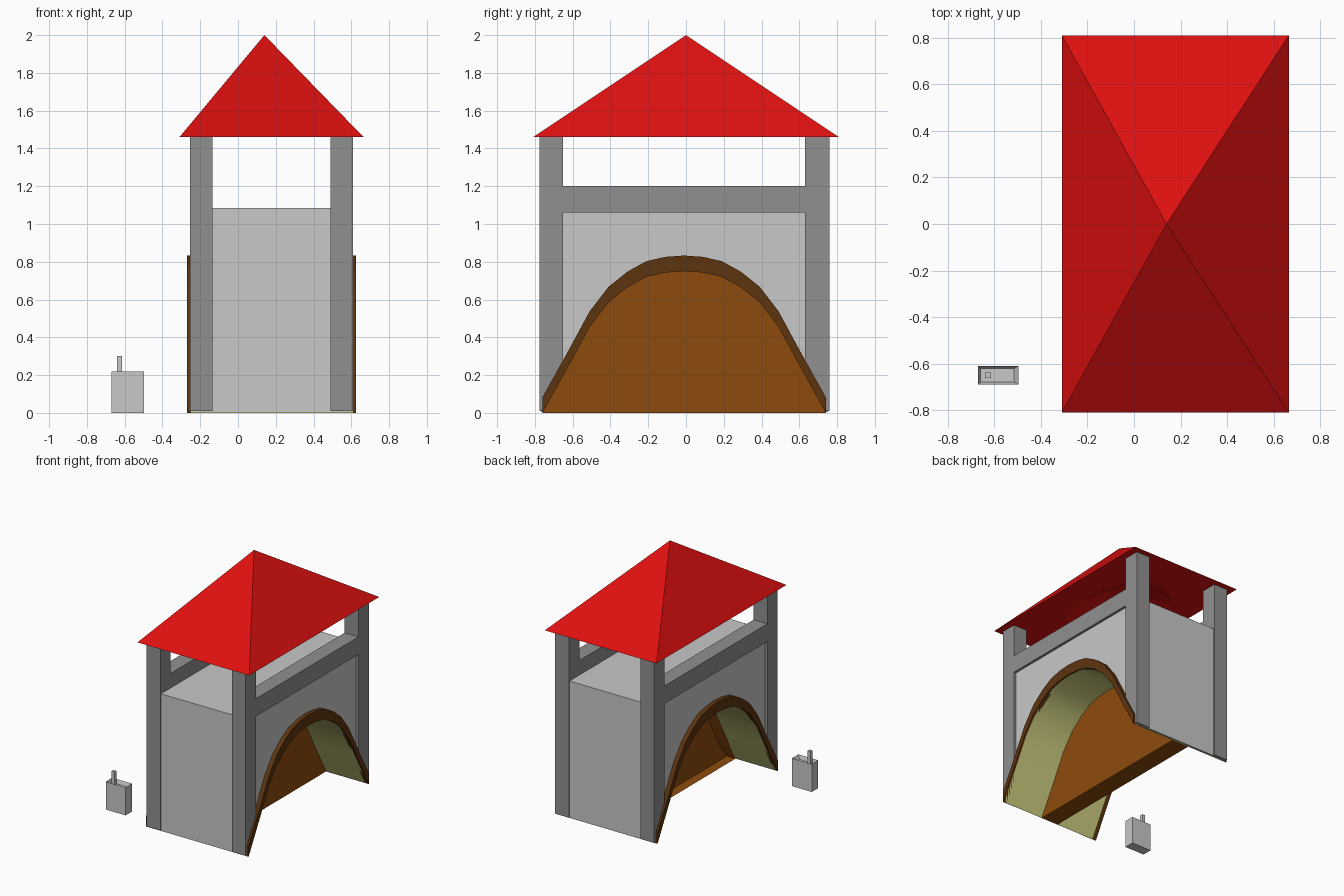
import bpy, bmesh, math

if "Cube" in bpy.data.objects:
    bpy.data.objects.remove(bpy.data.objects["Cube"])


def material(name, rgb):
    m = bpy.data.materials.new(name)
    m.diffuse_color = (*rgb, 1)
    m.use_nodes = True
    m.node_tree.nodes["Principled BSDF"].inputs["Base Color"].default_value = m.diffuse_color
    return m


RED = material("roof red", (0.73, 0.005, 0.005))
LIGHT = material("light grey", (0.58, 0.58, 0.58))
GREY = material("stone grey", (0.28, 0.28, 0.28))
BROWN = material("door brown", (0.27, 0.07, 0.004))
DARK = material("dark brown", (0.11, 0.035, 0.005))
CREAM = material("pale yellow", (0.68, 0.68, 0.24))


def finish(bm, name, mat):
    bmesh.ops.recalc_face_normals(bm, faces=bm.faces)
    me = bpy.data.meshes.new(name)
    bm.to_mesh(me)
    bm.free()
    ob = bpy.data.objects.new(name, me)
    bpy.context.collection.objects.link(ob)
    if mat:
        me.materials.append(mat)
    return ob


def box_bm(x, y, z):
    bm = bmesh.new()
    bmesh.ops.create_cube(bm, size=1)
    for v in bm.verts:
        v.co = [a[0] if c < 0 else a[1] for c, a in zip(v.co, (x, y, z))]
    return bm


def box(name, x, y, z, mat):
    return finish(box_bm(x, y, z), name, mat)


def prism_bm(profile, x0, x1):
    """Extrude a (y, z) outline along x."""
    bm = bmesh.new()
    f = bm.faces.new([bm.verts.new((x0, y, z)) for y, z in profile])
    new = bmesh.ops.extrude_face_region(bm, geom=[f])["geom"]
    for v in new:
        if isinstance(v, bmesh.types.BMVert):
            v.co.x = x1
    bmesh.ops.recalc_face_normals(bm, faces=bm.faces)
    return bm


# Arch curve shared by the tunnel, door and frames
half = [(0.75, 0), (0.675, 0.135), (0.6, 0.27), (0.5, 0.455), (0.4, 0.585),
        (0.3, 0.665), (0.2, 0.72), (0.1, 0.743)]
arch = [(-y - 0.01, z) for y, z in half] + [(-0.01, 0.75)]
arch += [(y - 0.01, z) for y, z in reversed(half)]


def arch_band(name, x0, x1, rise, mat):
    """Strip following the arch, raised upward by its thickness."""
    bm = bmesh.new()
    rings = [[bm.verts.new((x, y, z + d)) for x, d in
              ((x0, 0), (x1, 0), (x1, rise), (x0, rise))] for y, z in arch]
    for a, b in zip(rings, rings[1:]):
        for i in range(4):
            j = (i + 1) % 4
            bm.faces.new((a[i], a[j], b[j], b[i]))
    bm.faces.new(rings[0])
    bm.faces.new(rings[-1])
    ob = finish(bm, name, mat)
    for p in ob.data.polygons:
        p.use_smooth = True
    bpy.context.view_layer.objects.active = ob
    ob.select_set(True)
    bpy.ops.object.shade_smooth_by_angle(angle=math.radians(35))
    ob.select_set(False)
    return ob


# Tunnel cutter
outline = [(arch[0][0], -0.1)] + [(y, z + 0.01) for y, z in arch] + [(arch[-1][0], -0.1)]
cutter = finish(prism_bm(outline, -0.5, 0.9), "tunnel_cutter", None)
cutter.hide_render = True
cutter.hide_viewport = True


def cut(ob):
    m = ob.modifiers.new("tunnel", "BOOLEAN")
    m.operation = "DIFFERENCE"
    m.solver = "EXACT"
    m.object = cutter


# Main body, corner posts and side beams
cut(box("gatehouse_body", (-0.235, 0.59), (-0.767, 0.752), (0.006, 1.085), LIGHT))
for side, xs in (("left", (-0.255, -0.135)), ("right", (0.49, 0.61))):
    for end, ys in (("front", (-0.775, -0.65)), ("back", (0.63, 0.76))):
        cut(box(f"{end}_{side}_post", xs, ys, (0.01, 1.462), GREY))
    box(f"{side}_beam", xs, (-0.65, 0.63), (1.06, 1.2), GREY)

# Tunnel lining and arch frames
arch_band("tunnel_lining", -0.25, 0.61, 0.02, CREAM)
arch_band("left_arch_frame", -0.27, -0.235, 0.083, DARK)
arch_band("right_arch_frame", 0.59, 0.625, 0.083, DARK)

# Door with a recessed back panel
bm = prism_bm(arch, 0.1, 0.25)
back = min(bm.faces, key=lambda f: f.calc_center_median().x)
bmesh.ops.inset_region(bm, faces=[back], thickness=0.04)
for v in back.verts:
    v.co.x += 0.05
finish(bm, "door", BROWN)

# Pyramid roof, hollowed by an oval underneath
bm = bmesh.new()
apex = bm.verts.new((0.14, 0, 2))
base = [bm.verts.new((x, y, 1.46)) for x, y in
        ((-0.31, -0.81), (0.665, -0.81), (0.665, 0.81), (-0.31, 0.81))]
for i in range(4):
    bm.faces.new((base[i], base[(i + 1) % 4], apex))
n = 24
oval = [bm.verts.new((0.15 + 0.31 * math.cos(t), 0.5 * math.sin(t), 1.46))
        for t in (math.tau * (k / n - 0.375) for k in range(n))]
top = bm.verts.new((0.14, 0, 1.6))
for k in range(n):
    a, b = oval[k], oval[(k + 1) % n]
    bm.faces.new((a, b, top))
    q = k // (n // 4)
    # rim fans out from each side's first corner
    bm.faces.new((base[q], b, a))
    if (k + 1) % (n // 4) == 0:
        bm.faces.new((base[q], base[(q + 1) % 4], b))
finish(bm, "roof", RED)

# Separate lever box with a sunken slot in its top
bm = box_bm((-0.67, -0.497), (-0.69, -0.61), (0, 0.22))
lid = max(bm.faces, key=lambda f: f.calc_center_median().z)
bmesh.ops.inset_region(bm, faces=[lid], thickness=0.016)
for v in lid.verts:
    v.co.z -= 0.03
    if v.co.x > -0.6:
        v.co.x -= 0.008
finish(bm, "lever_box", LIGHT)
box("lever", (-0.64, -0.615), (-0.662, -0.638), (0.18, 0.3), LIGHT)
